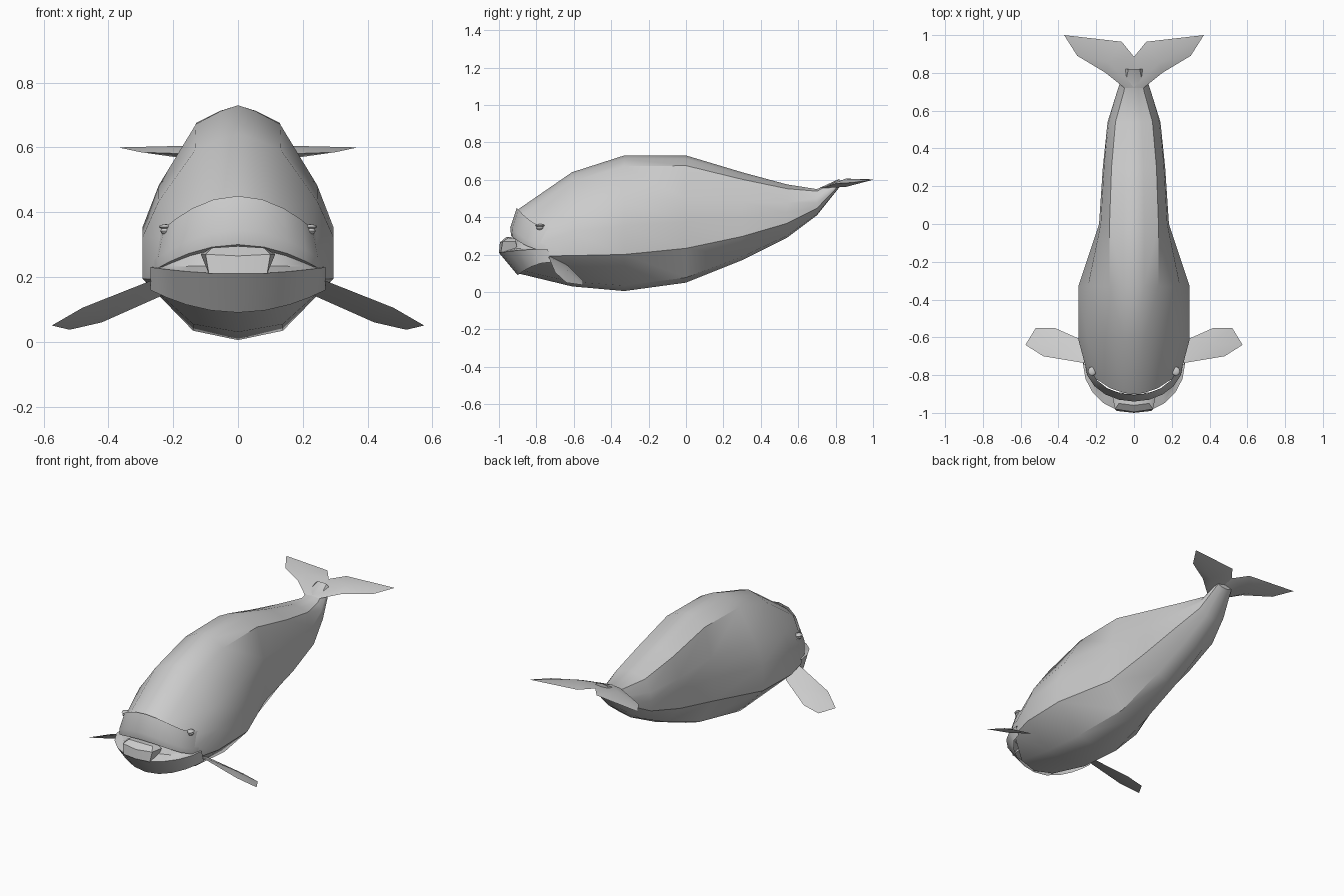
import bpy
import bmesh
from math import sin, cos, pi, radians
from mathutils import Vector

default = bpy.data.objects.get("Cube")
if default:
    bpy.data.objects.remove(default, do_unlink=True)

# One skin colour for the whole animal
skin = bpy.data.materials.new("grey_skin")
skin.use_nodes = True
grey = (0.6, 0.6, 0.6, 1)
skin.diffuse_color = grey
skin.node_tree.nodes["Principled BSDF"].inputs["Base Color"].default_value = grey


def finish(name, bm, outward=True, angle=35):
    """Turn a half mesh on the +x side into a mirrored, smooth-shaded object."""
    if outward:
        bmesh.ops.recalc_face_normals(bm, faces=bm.faces)
    mesh = bpy.data.meshes.new(name)
    bm.to_mesh(mesh)
    bm.free()
    mesh.materials.append(skin)
    obj = bpy.data.objects.new(name, mesh)
    bpy.context.collection.objects.link(obj)
    mirror = obj.modifiers.new("mirror", "MIRROR")
    mirror.use_clip = True
    mirror.merge_threshold = 0.002
    bpy.ops.object.select_all(action="DESELECT")
    obj.select_set(True)
    bpy.context.view_layer.objects.active = obj
    bpy.ops.object.shade_smooth_by_angle(angle=radians(angle))
    return obj


def loft(name, rows, caps=False, outward=True):
    """Skin a list of equally long point rows."""
    bm = bmesh.new()
    grid = [[bm.verts.new(p) for p in row] for row in rows]
    for low, high in zip(grid, grid[1:]):
        for i in range(len(low) - 1):
            bm.faces.new((low[i], low[i + 1], high[i + 1], high[i]))
    if caps:
        bm.faces.new(grid[0])
        bm.faces.new(grid[-1])
    return finish(name, bm, outward)


def fin(name, outline, lift):
    """Low pyramid above and below an outline, thick in the middle."""
    bm = bmesh.new()
    rim = [bm.verts.new(p) for p in outline]
    hub = sum((v.co for v in rim), Vector()) / len(rim)
    for side in (lift, -lift):
        tip = bm.verts.new(hub + Vector((0, 0, side)))
        for a, b in zip(rim, rim[1:] + rim[:1]):
            bm.faces.new((a, b, tip))
    return finish(name, bm, angle=50)


# Body: half cross-sections from the face to the tail root
# y, bottom, top, half width, shoulder width fraction, backward sweep
sections = [
    (-.90, .10, .44, .25, .5, .12),
    (-.61, .03, .64, .295, .45, 0),
    (-.33, .005, .73, .295, .44, 0),
    (0, .05, .73, .185, .7, 0),
    (.3, .17, .64, .165, .72, 0),
    (.54, .29, .575, .14, .7, 0),
    (.7, .41, .55, .09, .6, 0),
    (.82, .56, .605, .05, .6, 0),
]


def section(y, bottom, top, width, shoulder, sweep):
    profile = [(0, 1), (shoulder * .42, .975), (shoulder, .92),
               ((shoulder + 1.3) / 2.1, .66), (1, .48), (1, .27), (.47, .04), (0, 0)]
    return [(u * width, y + sweep * u * u, bottom + v * (top - bottom))
            for u, v in profile]


loft("body", [section(*s) for s in sections], caps=True)


# Mouth: arcs running round the face from the chin up to the brow
# front y, middle z, corner z, half width, corner y
arcs = [
    (-.90, .09, .16, .27, -.72),
    (-1, .21, .23, .27, -.74),
    (-.93, .235, .23, .25, -.74),
    (-.905, .29, .22, .25, -.74),
    (-.935, .30, .22, .26, -.74),
    (-.94, .345, .25, .26, -.74),
    (-.905, .45, .34, .24, -.72),
]


def arc(front, middle, corner, width, back, steps=5):
    row = []
    for i in range(steps + 1):
        t = i / steps * pi / 2
        row.append((width * sin(t), front + (back - front) * (1 - cos(t)),
                    middle + (corner - middle) * sin(t) ** 2))
    return row


loft("mouth", [arc(*a) for a in arcs], outward=False)

# Raised lower lip, wider at its top
lip_rows = [
    [(0, -1, .21), (.09, -.99, .21), (.09, -.9, .22), (0, -.9, .22)],
    [(0, -.995, .265), (.1, -.98, .27), (.115, -.91, .27), (0, -.91, .28)],
    [(0, -.96, .295), (.08, -.95, .29), (.09, -.91, .285), (0, -.91, .29)],
]
loft("lower_lip", lip_rows, caps=True)

# Flippers, sloping down and out
fin("flipper", [
    (.24, -.74, .2), (.48, -.70, .105), (.575, -.64, .05),
    (.52, -.55, .037), (.42, -.55, .06), (.24, -.63, .14)], .015)

# Tail flukes with a notch between them
fin("tail_fluke", [
    (0, .885, .6), (.065, .965, .605), (.37, 1, .6), (.3, .89, .585),
    (.15, .8, .58), (.05, .72, .555), (0, .72, .56)], .022)


# Eyes and their upper lids
def ball(name, centre, size):
    bm = bmesh.new()
    bmesh.ops.create_uvsphere(bm, u_segments=8, v_segments=6, radius=1)
    for v in bm.verts:
        v.co = Vector(centre) + v.co * Vector(size)
    return finish(name, bm)


ball("eye", (.222, -.78, .342), (.018, .02, .012))
ball("eyelid", (.222, -.78, .355), (.022, .025, .008))
